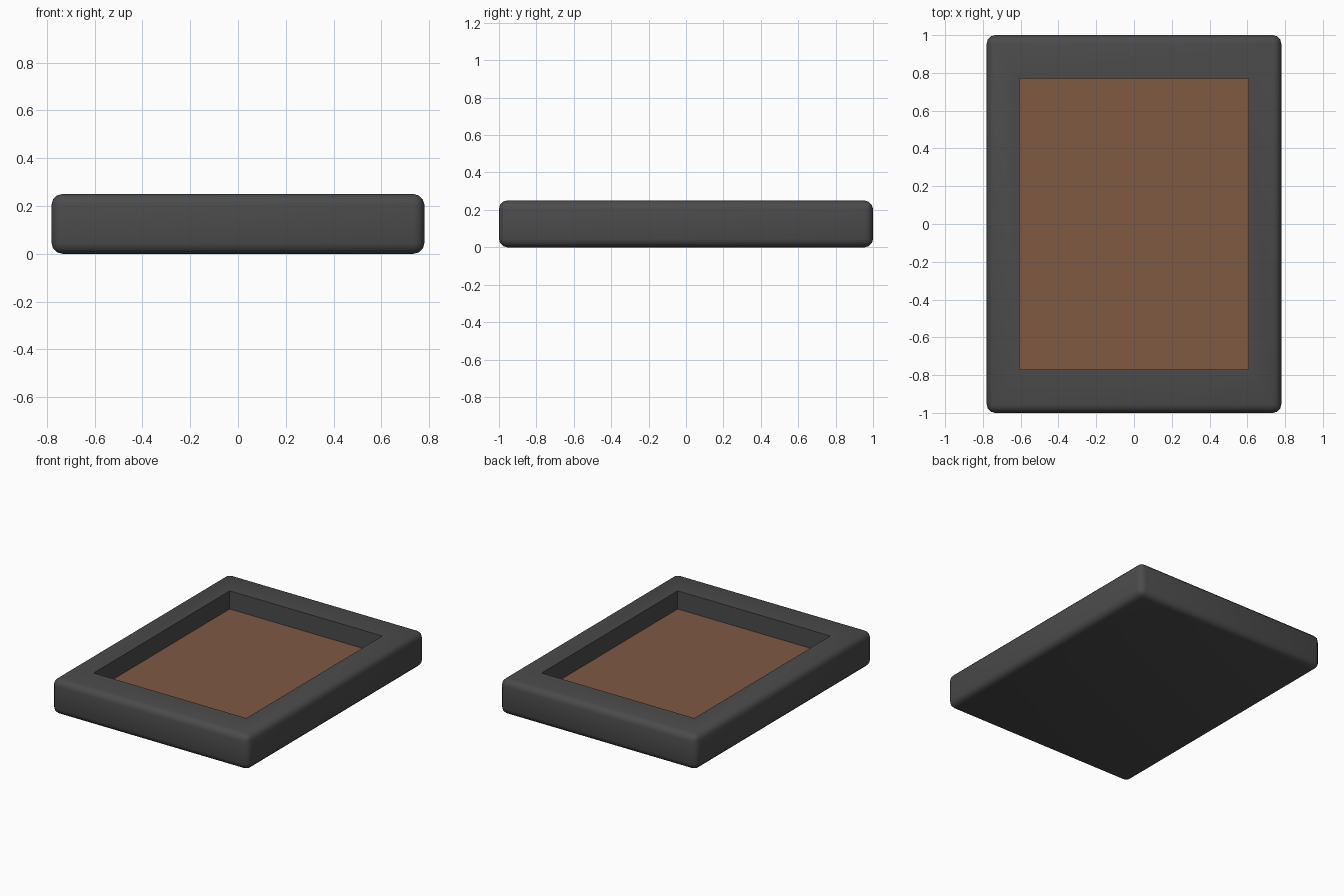
import bpy, bmesh

if "Cube" in bpy.data.objects:
    bpy.data.objects.remove(bpy.data.objects["Cube"])

W, L, H = 0.78, 1.0, 0.25      # half width, half length, height
IW, IL, FLOOR = 0.605, 0.77, 0.12


def make_object(name, bm, color):
    mesh = bpy.data.meshes.new(name)
    bmesh.ops.recalc_face_normals(bm, faces=bm.faces)
    bm.to_mesh(mesh)
    bm.free()
    obj = bpy.data.objects.new(name, mesh)
    bpy.context.collection.objects.link(obj)
    mat = bpy.data.materials.new(name + "_color")
    mat.diffuse_color = color
    mat.use_nodes = True
    mat.node_tree.nodes["Principled BSDF"].inputs["Base Color"].default_value = mat.diffuse_color
    mesh.materials.append(mat)
    return obj


def add_box(bm, hx, hy, z0, z1):
    for v in bmesh.ops.create_cube(bm, size=2)["verts"]:
        v.co = (v.co.x * hx, v.co.y * hy, z1 if v.co.z > 0 else z0)


# Tray frame: box with a rectangular recess in the top
bm = bmesh.new()
add_box(bm, W, L, 0, H)
outer_edges = list(bm.edges)
top = max(bm.faces, key=lambda f: f.calc_center_median().z)
bmesh.ops.inset_individual(bm, faces=[top], thickness=0.1)
for v in top.verts:
    v.co.x = IW if v.co.x > 0 else -IW
    v.co.y = IL if v.co.y > 0 else -IL
rim_edges = list(top.edges)
floor = bmesh.ops.extrude_discrete_faces(bm, faces=[top])["faces"][0]
for v in floor.verts:
    v.co.z = FLOOR - 0.02
outer_edges = [e for e in bm.edges
               if all(abs(v.co.x) > W - 0.01 for v in e.verts)]
bmesh.ops.bevel(bm, geom=[e for e in bm.edges if all(abs(v.co.x) > W - 0.01 for v in e.verts)],
                offset=0.045, segments=3, profile=0.5, affect='EDGES')
frame = make_object("tray_frame", bm, (0.07, 0.07, 0.07, 1))
bpy.context.view_layer.objects.active = frame
frame.select_set(True)
bpy.ops.object.shade_smooth_by_angle()

# Brown panel lying in the recess
bm = bmesh.new()
add_box(bm, IW, IL, FLOOR - 0.02, FLOOR)
make_object("inset_panel", bm, (0.21, 0.1, 0.055, 1))
